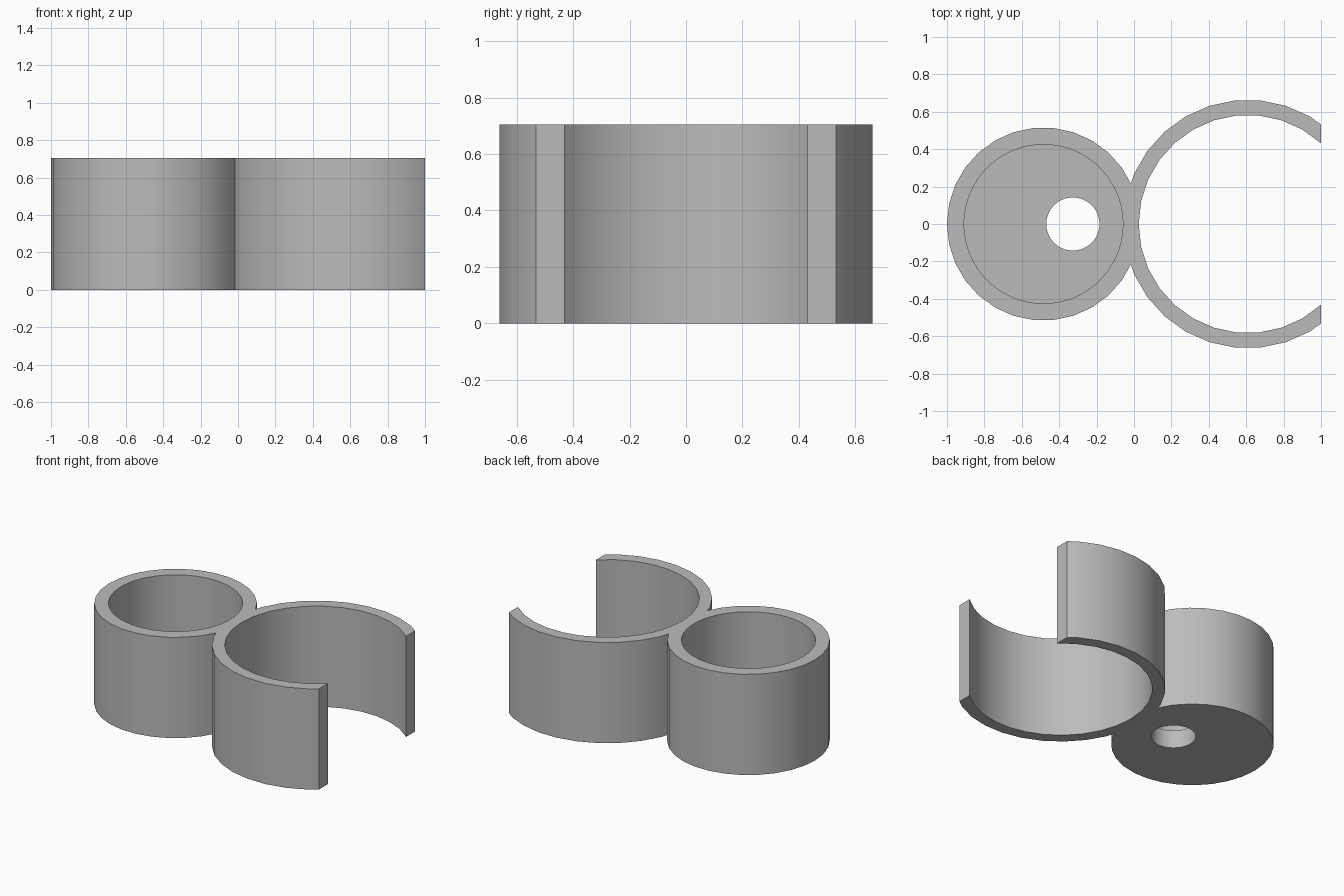
import bpy
import math

cube = bpy.data.objects.get("Cube")
if cube:
    bpy.data.objects.remove(cube, do_unlink=True)

HEIGHT = 0.705
FLOOR = 0.125
CUP_X, CLIP_X = -0.484, 0.608

grey = bpy.data.materials.new("plain grey")
grey.use_nodes = True
colour = (0.5, 0.5, 0.5, 1)
grey.diffuse_color = colour
grey.node_tree.nodes["Principled BSDF"].inputs["Base Color"].default_value = colour


def cylinder(name, x, radius, bottom, top, sides):
    bpy.ops.mesh.primitive_cylinder_add(
        vertices=sides, radius=radius, depth=top - bottom,
        location=(x, 0, (bottom + top) / 2), rotation=(0, 0, math.pi / 2))
    obj = bpy.context.object
    obj.name = name
    obj.data.materials.append(grey)
    return obj


def combine(target, tool, operation):
    mod = target.modifiers.new(tool.name, 'BOOLEAN')
    mod.operation = operation
    mod.solver = 'EXACT'
    mod.object = tool
    bpy.context.view_layer.objects.active = target
    bpy.ops.object.modifier_apply(modifier=mod.name)
    bpy.data.objects.remove(tool, do_unlink=True)


# Solid outer walls of the cup and the open clip, joined together
holder = cylinder("cup_and_clip_holder", CUP_X, 0.516, 0, HEIGHT, 30)
combine(holder, cylinder("clip_wall", CLIP_X, 0.664, 0, HEIGHT, 30), 'UNION')

# Cup hollow, drain hole through its floor, and clip bore
combine(holder, cylinder("cup_hollow", CUP_X, 0.425, FLOOR, 1, 60), 'DIFFERENCE')
combine(holder, cylinder("drain_hole", -0.327, 0.142, -0.2, 0.4, 60), 'DIFFERENCE')
combine(holder, cylinder("clip_bore", CLIP_X, 0.583, -0.2, 1, 30), 'DIFFERENCE')

# Flat cut that opens the clip
bpy.ops.mesh.primitive_cube_add(size=2, location=(2, 0, 0.3))
opening = bpy.context.object
opening.name = "clip_opening"
opening.data.materials.append(grey)
combine(holder, opening, 'DIFFERENCE')

# Smooth round walls with crisp rims
bpy.ops.object.select_all(action='DESELECT')
holder.select_set(True)
bpy.context.view_layer.objects.active = holder
bpy.ops.object.transform_apply(location=True, rotation=True, scale=True)
bpy.ops.object.shade_smooth_by_angle(angle=math.radians(30))
